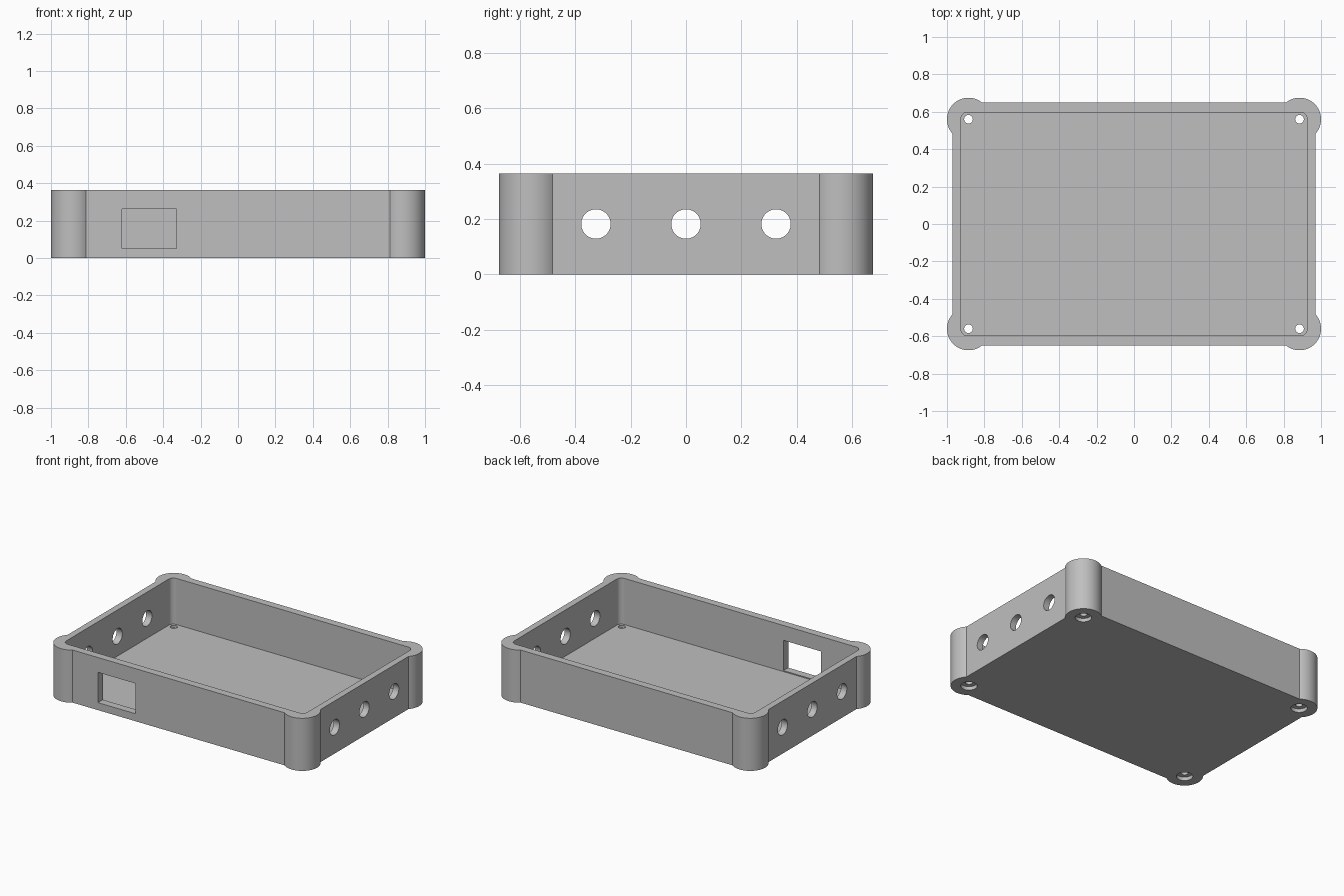
import bpy, bmesh, math
from mathutils import Matrix

cube = bpy.data.objects.get("Cube")
if cube:
    bpy.data.objects.remove(cube, do_unlink=True)

HEIGHT, FLOOR = 0.365, 0.045
WALL_X, WALL_Y = 0.97, 0.65            # outer wall faces
POST_X, POST_Y, POST_R = 0.885, 0.56, 0.115
SIGNS = [(1, 1), (-1, 1), (-1, -1), (1, -1)]

grey = bpy.data.materials.new("plain grey")
grey.use_nodes = True
colour = (0.52, 0.52, 0.52, 1)
grey.diffuse_color = colour
grey.node_tree.nodes["Principled BSDF"].inputs["Base Color"].default_value = colour


def outline(cx, cy, r, start, end, steps):
    """Closed profile with one arc at each corner, angles given for the +x +y corner."""
    points = []
    for sx, sy in SIGNS:
        arc = [start + (end - start) * i / steps for i in range(steps + 1)]
        arc = arc if sx * sy > 0 else arc[::-1]
        points += [(sx * (cx + r * math.cos(a)), sy * (cy + r * math.sin(a))) for a in arc]
    return points


def make_object(name, bm):
    bmesh.ops.recalc_face_normals(bm, faces=bm.faces)
    mesh = bpy.data.meshes.new(name)
    bm.to_mesh(mesh)
    bm.free()
    mesh.materials.append(grey)
    obj = bpy.data.objects.new(name, mesh)
    bpy.context.collection.objects.link(obj)
    return obj


def prism(name, points, z0, z1):
    bm = bmesh.new()
    base = bm.faces.new([bm.verts.new((x, y, z0)) for x, y in points])
    top = bmesh.ops.extrude_face_region(bm, geom=[base])["geom"]
    bmesh.ops.translate(bm, verts=[v for v in top if isinstance(v, bmesh.types.BMVert)],
                        vec=(0, 0, z1 - z0))
    return make_object(name, bm)


def cylinder(name, radius, depth, centre, along_x=False):
    bm = bmesh.new()
    turn = Matrix.Rotation(math.pi / 2, 4, "Y") if along_x else Matrix()
    bmesh.ops.create_cone(bm, cap_ends=True, segments=48, radius1=radius, radius2=radius,
                          depth=depth, matrix=Matrix.Translation(centre) @ turn)
    return make_object(name, bm)


# Tray body: rectangle with a round post bulging out of each corner
start = -math.acos((WALL_X - POST_X) / POST_R)
end = math.pi - math.asin((WALL_Y - POST_Y) / POST_R)
tray = prism("enclosure_tray", outline(POST_X, POST_Y, POST_R, start, end, 40), 0, HEIGHT)

# Open cavity with small rounded corners
fillet = 0.035
cutters = [prism("cavity_cutter",
                 outline(0.925 - fillet, 0.597 - fillet, fillet, 0, math.pi / 2, 10),
                 FLOOR, HEIGHT + 0.1)]

# Screw holes with counterbores under the corners
for sx, sy in SIGNS:
    x, y = sx * POST_X, sy * POST_Y
    cutters.append(cylinder("screw_hole_cutter", 0.023, 0.3, (x, y, 0)))
    cutters.append(cylinder("counterbore_cutter", 0.052, 0.05, (x, y, 0)))

# Three round holes through both end walls
for y in (-0.325, 0, 0.325):
    cutters.append(cylinder("side_hole_cutter", 0.053, 2.4, (0, y, 0.182), True))

# Rectangular window in the front wall
window = [(-0.62, -0.8), (-0.33, -0.8), (-0.33, -0.4), (-0.62, -0.4)]
cutters.append(prism("window_cutter", window, 0.052, 0.262))

bpy.ops.object.select_all(action="DESELECT")
tray.select_set(True)
bpy.context.view_layer.objects.active = tray
for cutter in cutters:
    cutter.hide_render = True
    cut = tray.modifiers.new("cut", "BOOLEAN")
    cut.operation, cut.solver, cut.object = "DIFFERENCE", "EXACT", cutter
    bpy.ops.object.modifier_apply(modifier=cut.name)
    bpy.data.objects.remove(cutter, do_unlink=True)

# Smooth curves, crisp edges, flat walls
bpy.ops.object.shade_smooth_by_angle(angle=math.radians(20))
flat = tray.modifiers.new("flat walls", "WEIGHTED_NORMAL")
flat.keep_sharp = True
